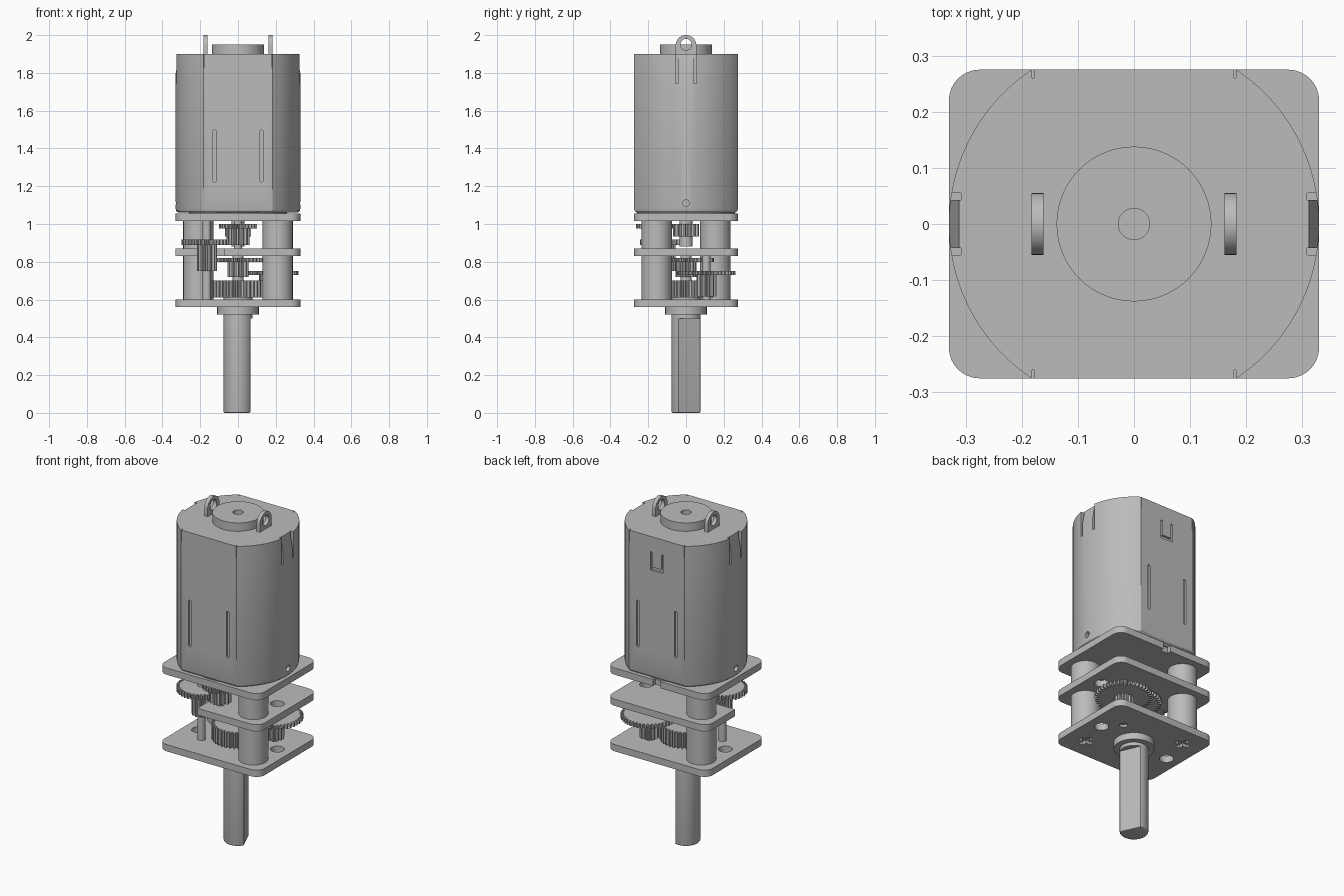
import bpy, bmesh
from math import sin, cos, pi, asin, acos, radians

if "Cube" in bpy.data.objects:
    bpy.data.objects.remove(bpy.data.objects["Cube"], do_unlink=True)

steel = bpy.data.materials.new("grey_metal")
steel.use_nodes = True
GREY = (0.5, 0.5, 0.5, 1)
steel.diffuse_color = GREY
steel.node_tree.nodes["Principled BSDF"].inputs["Base Color"].default_value = GREY


# ---------- helpers ----------
def arc(cx, cy, r, a0, a1, n):
    return [(cx + r * cos(a0 + (a1 - a0) * i / n), cy + r * sin(a0 + (a1 - a0) * i / n))
            for i in range(n + 1)]


def circle(cx, cy, r, n=48):
    return arc(cx, cy, r, 0, 2 * pi, n)[:-1]


def rect(u0, u1, v0, v1):
    return [(u0, v0), (u1, v0), (u1, v1), (u0, v1)]


def prism(name, pts, lo, hi, axis="z", bevel=0):
    """Extrude an outline along an axis; optionally round its lower rim."""
    place = {"z": lambda u, v, w: (u, v, w),
             "x": lambda u, v, w: (w, u, v),
             "y": lambda u, v, w: (u, w, v)}[axis]
    bm = bmesh.new()
    bottom = [bm.verts.new(place(u, v, lo)) for u, v in pts]
    top = [bm.verts.new(place(u, v, hi)) for u, v in pts]
    n = len(pts)
    base = bm.faces.new(bottom[::-1])
    bm.faces.new(top)
    for i in range(n):
        j = (i + 1) % n
        bm.faces.new((bottom[i], bottom[j], top[j], top[i]))
    bmesh.ops.recalc_face_normals(bm, faces=bm.faces)
    if bevel:
        bmesh.ops.bevel(bm, geom=list(base.edges), offset=bevel, segments=3,
                        profile=0.5, affect="EDGES")
    mesh = bpy.data.meshes.new(name)
    bm.to_mesh(mesh)
    bm.free()
    mesh.materials.append(steel)
    ob = bpy.data.objects.new(name, mesh)
    bpy.context.collection.objects.link(ob)
    return ob


def cut(ob, *args):
    """Carve a prism out of an object."""
    tool = prism("cutter", *args)
    tool.hide_render = True
    mod = ob.modifiers.new("cut", "BOOLEAN")
    mod.operation, mod.solver, mod.object = "DIFFERENCE", "EXACT", tool
    bpy.context.view_layer.objects.active = ob
    bpy.ops.object.modifier_apply(modifier=mod.name)
    bpy.data.objects.remove(tool, do_unlink=True)


def gear(name, cx, cy, r, lo, hi, teeth):
    depth = min(0.018, r * 0.25)
    pts = []
    for i in range(teeth):
        for f, rr in ((0, r - depth), (0.3, r - depth), (0.5, r), (0.8, r)):
            a = 2 * pi * (i + f) / teeth
            pts.append((cx + rr * cos(a), cy + rr * sin(a)))
    return prism(name, pts, lo, hi)


# ---------- motor can: round body with two flats ----------
R, FLAT = 0.33, 0.275
half = asin(FLAT / R)
can = prism("motor_can", arc(0, 0, R, -half, half, 40) + arc(0, 0, R, pi - half, pi + half, 40),
            1.06, 1.9, "z", 0.02)
prism("can_base", circle(0, 0, 0.26), 1.05, 1.065)
for s in (-1, 1):
    # bent tab with relief slots at the rim
    cut(can, [(s * 0.308, 1.92), (s * 0.335, 1.77), (s * 0.36, 1.77), (s * 0.36, 1.92)],
        -0.043, 0.043, "y")
    for y in (-0.049, 0.049):
        cut(can, rect(y - 0.006, y + 0.006, 1.745, 1.92), *sorted((s * 0.308, s * 0.36)), "x")
    # vent hole near the base
    cut(can, circle(0, 1.11, 0.018, 16), *sorted((s * 0.31, s * 0.36)), "x")
    for x in (-0.125, 0.125):
        # long grooves in the flats
        slot = arc(x, 1.49, 0.009, 0, pi, 6) + arc(x, 1.23, 0.009, pi, 2 * pi, 6)
        cut(can, slot, *sorted((s * 0.265, s * 0.3)), "y")
    for x in (-0.18, 0.18):
        # fine seams where flats meet the round sides
        cut(can, rect(x - 0.002, x + 0.002, 1.83, 1.92), *sorted((s * 0.26, s * 0.3)), "y")
# U-shaped latch on the back flat
latch = [(-0.04, 1.81), (-0.04, 1.7), (0.04, 1.7), (0.04, 1.81),
         (0.03, 1.81), (0.03, 1.72), (-0.03, 1.72), (-0.03, 1.81)]
cut(can, latch, 0.262, 0.3, "y")

boss = prism("rear_bearing_boss", circle(0, 0, 0.138, 64), 1.89, 1.95)
cut(boss, circle(0, 0, 0.028, 24), 1.92, 1.97)

# ---------- terminals ----------
for side, x in (("right", -0.172), ("left", 0.172)):
    tab = prism(side + "_terminal", [(-0.055, 1.88)] + arc(0, 1.945, 0.055, 0, pi, 24)[::-1]
                + [(0.055, 1.88)], x - 0.011, x + 0.011, "x")
    cut(tab, circle(0, 1.95, 0.03, 24), x - 0.03, x + 0.03, "x")

# ---------- gearbox plates ----------
X, Y, C = 0.33, 0.275, 0.055
plate_outline = []
for k, (sx, sy) in enumerate(((1, 1), (-1, 1), (-1, -1), (1, -1))):
    plate_outline += arc(sx * (X - C), sy * (Y - C), C, k * pi / 2, (k + 1) * pi / 2, 8)

ARBOR = (0.165, 0.108)
HOLE = (0.245, 0.02)
POST = (0.21, -0.155)

lower = prism("output_plate", plate_outline, 0.56, 0.6)
for s in (-1, 1):
    cut(lower, circle(s * HOLE[0], s * HOLE[1], 0.038, 32), 0.5, 0.7)
    cut(lower, circle(s * ARBOR[0], s * ARBOR[1], 0.022, 16), 0.5, 0.575)
    px, py = s * POST[0], s * POST[1]
    # cross-shaped screw recess
    cut(lower, rect(px - 0.042, px + 0.042, py - 0.014, py + 0.014), 0.5, 0.58)
    cut(lower, rect(px - 0.014, px + 0.014, py - 0.042, py + 0.042), 0.5, 0.58)

middle = prism("middle_plate", plate_outline, 0.83, 0.87)
cut(middle, rect(-0.4, -0.075, -0.4, 0.01), 0.8, 0.9)
cut(middle, circle(HOLE[0], HOLE[1], 0.038, 32), 0.8, 0.9)

upper = prism("motor_plate", plate_outline, 1.015, 1.055)
cut(upper, rect(-0.025, 0.025, 0.25, 0.3), 1.0, 1.1)

# ---------- spacer posts ----------
for s, side in ((1, "front_left"), (-1, "back_right")):
    for level, lo, hi in (("lower", 0.595, 0.835), ("upper", 0.865, 1.02)):
        prism(f"{side}_{level}_post", circle(s * POST[0], s * POST[1], 0.08), lo, hi)

# ---------- gear train ----------
ax, ay = ARBOR
gear("motor_pinion", 0, 0, 0.07, 0.935, 1.0, 14)
prism("motor_shaft", circle(0, 0, 0.035, 24), 0.88, 1.02)
gear("first_gear", 0, -0.165, 0.1, 0.975, 1.0, 28)
gear("first_pinion", 0, -0.165, 0.06, 0.89, 0.976, 13)
prism("first_arbor", circle(0, -0.165, 0.022, 20), 0.86, 1.02)
gear("second_gear", -ax, -ay, 0.135, 0.89, 0.918, 38)
gear("second_pinion", -ax, -ay, 0.053, 0.75, 0.891, 13)
prism("second_arbor", circle(-ax, -ay, 0.022, 20), 0.59, 1.02)
gear("third_gear", 0, 0, 0.148, 0.8, 0.82, 40)
gear("third_pinion", 0, 0, 0.055, 0.72, 0.801, 13)
prism("third_arbor", circle(0, 0, 0.03, 20), 0.59, 0.84)
gear("fourth_gear", ax, ay, 0.155, 0.73, 0.752, 42)
gear("fourth_pinion", ax, ay, 0.053, 0.615, 0.731, 13)
prism("fourth_arbor", circle(ax, ay, 0.022, 20), 0.59, 0.84)
gear("output_gear", 0, 0, 0.143, 0.61, 0.7, 36)

# ---------- output shaft with D-shaped flat ----------
prism("output_collar", circle(0, 0, 0.11, 64), 0.52, 0.565)
turn, spread = radians(23), acos(0.045 / 0.077)
prism("output_shaft", arc(0, 0, 0.077, turn + spread, turn - spread + 2 * pi, 48),
      0, 0.505, "z", 0.008)
prism("output_shaft_root", circle(0, 0, 0.077), 0.5, 0.62)

# ---------- shading ----------
bpy.ops.object.select_all(action="DESELECT")
for ob in bpy.context.collection.objects:
    if ob.type == "MESH" and steel.name in ob.data.materials:
        ob.select_set(True)
        bpy.context.view_layer.objects.active = ob
bpy.ops.object.shade_smooth_by_angle(angle=radians(25))
